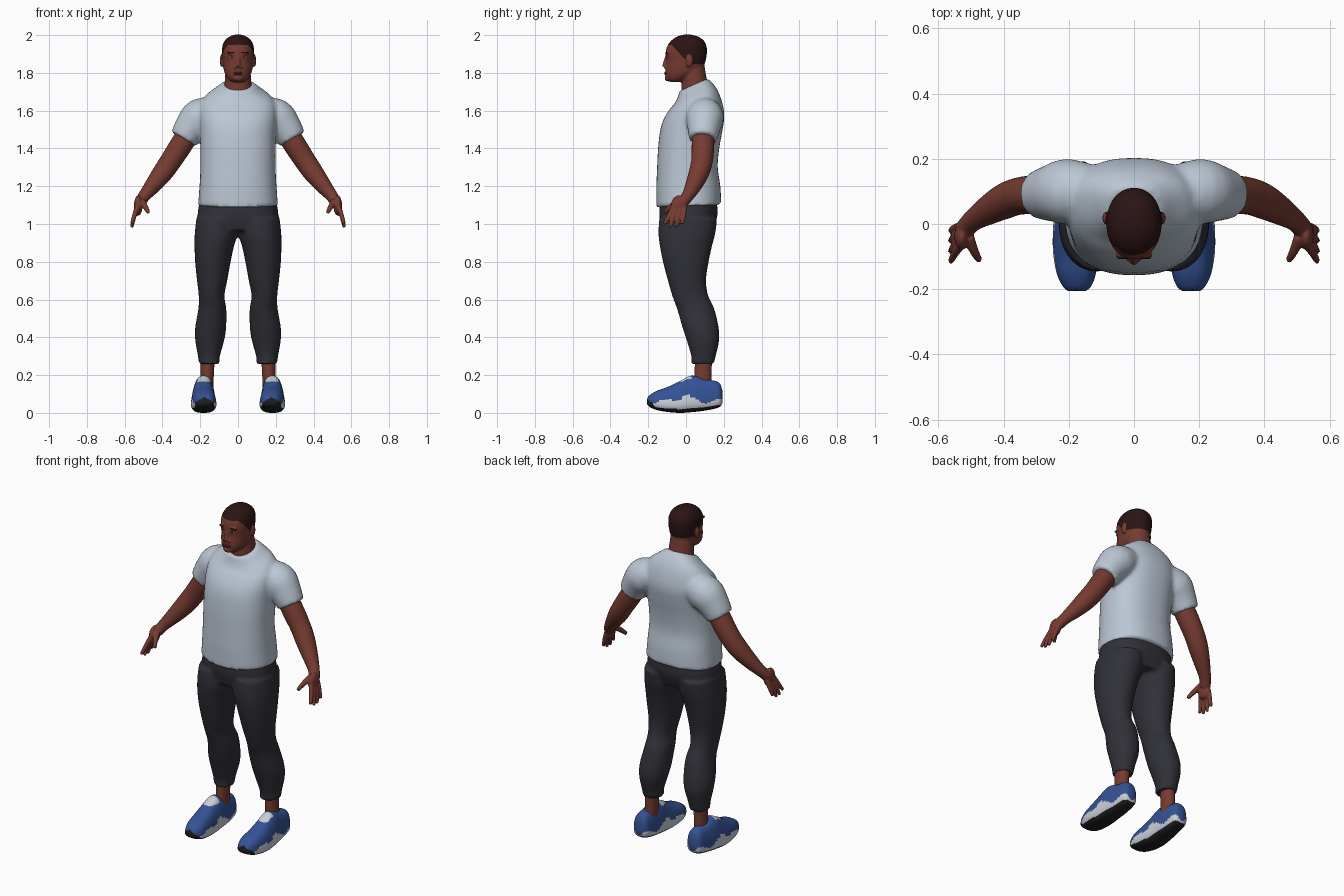
import bpy, bmesh, math
from mathutils import Vector, Matrix

if "Cube" in bpy.data.objects:
    bpy.data.objects.remove(bpy.data.objects["Cube"])


def material(name, rgb):
    m = bpy.data.materials.new(name)
    m.use_nodes = True
    m.diffuse_color = (*rgb, 1)
    m.node_tree.nodes["Principled BSDF"].inputs["Base Color"].default_value = (*rgb, 1)
    return m


SKIN = material("skin brown", (.18, .044, .03))
HAIR = material("hair dark brown", (.024, .007, .007))
SHIRT = material("shirt pale grey", (.5, .57, .66))
PANTS = material("trousers charcoal", (.03, .031, .04))
BLUE = material("shoe blue", (.034, .085, .3))
WHITE = material("shoe white", (.58, .62, .68))
BLACK = material("sole black", (.014, .014, .017))
LIP = material("lip brown", (.12, .027, .022))
EYE = material("eye white", (.4, .34, .32))


def resample(rows, steps=4):
    """Smooth curve through rows of numbers."""
    out = []
    for i in range(len(rows) - 1):
        a, b, c, d = (rows[max(0, min(len(rows) - 1, i + k))] for k in (-1, 0, 1, 2))
        for s in range(steps):
            t = s / steps
            out.append([q + t / 2 * (r - p + t * (2*p - 5*q + 4*r - w + t * (3*q - p - 3*r + w)))
                        for p, q, r, w in zip(a, b, c, d)])
    return out + [list(rows[-1])]


def oval(n, power):
    """Unit superellipse points."""
    for i in range(n):
        a = math.tau * i / n
        c, s = math.cos(a), math.sin(a)
        yield (math.copysign(abs(c) ** (2 / power), c), math.copysign(abs(s) ** (2 / power), s))


def loft(bm, rings):
    loops = [[bm.verts.new(p) for p in ring] for ring in rings]
    n = len(loops[0])
    for a, b in zip(loops, loops[1:]):
        for i in range(n):
            bm.faces.new((a[i], a[(i + 1) % n], b[(i + 1) % n], b[i]))
    bm.faces.new(loops[0])
    bm.faces.new(loops[-1])


def stack(bm, rows, power=2.0, side=1):
    """Level sections: height, centre x, half width, front y, back y, tilt."""
    rings = []
    for z, cx, hw, yf, yb, tilt in resample(rows):
        ym, ry = (yf + yb) / 2, (yb - yf) / 2
        rings.append([(side * (cx + u * hw), ym + v * ry, z + tilt * v * ry)
                      for u, v in oval(40, power)])
    loft(bm, rings)


def tube(bm, rows, side=1):
    """Round limb through x, y, z, radius."""
    rows = resample(rows)
    pts = [Vector((side * r[0], r[1], r[2])) for r in rows]
    rings = []
    for i, p in enumerate(pts):
        d = pts[min(i + 1, len(pts) - 1)] - pts[max(i - 1, 0)]
        q = d.to_track_quat('Z', 'Y')
        rings.append([p + q @ Vector((u, v, 0)) * rows[i][3] for u, v in oval(24, 2)])
    loft(bm, rings)


def ball(bm, centre, size):
    bmesh.ops.create_uvsphere(bm, u_segments=20, v_segments=12, radius=1,
                              matrix=Matrix.Translation(centre) @ Matrix.Diagonal((*size, 1)))


def finish(name, bm, mats, voxel=0, relax=4, rule=None):
    """Make the object, optionally fusing its volumes, then colour by rule."""
    bmesh.ops.recalc_face_normals(bm, faces=bm.faces[:])
    me = bpy.data.meshes.new(name)
    bm.to_mesh(me)
    bm.free()
    ob = bpy.data.objects.new(name, me)
    bpy.context.scene.collection.objects.link(ob)
    if voxel:
        mod = ob.modifiers.new("fuse", 'REMESH')
        mod.mode = 'VOXEL'
        mod.voxel_size = voxel
        mod = ob.modifiers.new("relax", 'SMOOTH')
        mod.factor, mod.iterations = .5, relax
        dg = bpy.context.evaluated_depsgraph_get()
        me = bpy.data.meshes.new_from_object(ob.evaluated_get(dg))
        ob.modifiers.clear()
        ob.data = me
    for m in mats:
        me.materials.append(m)
    if rule:
        for p in me.polygons:
            p.material_index = rule(p.center, p.normal)
    me.shade_smooth()
    return ob


# Shirt: torso and sleeves
bm = bmesh.new()
stack(bm, [(1.095, 0, .212, -.157, .187, .04), (1.2, 0, .204, -.157, .182, 0),
           (1.3, 0, .199, -.153, .168, 0), (1.4, 0, .199, -.148, .176, 0),
           (1.5, 0, .202, -.136, .194, 0), (1.57, 0, .206, -.115, .203, .05),
           (1.63, 0, .2, -.085, .19, .15), (1.675, 0, .172, -.058, .167, .3),
           (1.71, 0, .122, -.043, .14, .4), (1.737, 0, .085, -.036, .115, .45)], 2.35)
for s in (1, -1):
    tube(bm, [(.12, .1, 1.59, .08), (.2, .1, 1.565, .1), (.25, .095, 1.51, .088),
              (.289, .09, 1.449, .075)], s)
finish("shirt", bm, [SHIRT], .011, 5)

# Trousers: hips and legs
bm = bmesh.new()
stack(bm, [(1.14, 0, .2, -.135, .16, 0), (1.05, 0, .214, -.142, .167, 0),
           (.965, 0, .21, -.125, .14, 0)], 2.3)
for s in (1, -1):
    stack(bm, [(1.03, .112, .108, -.142, .165, 0), (.95, .115, .114, -.146, .155, 0),
               (.88, .126, .104, -.138, .137, 0), (.8, .133, .094, -.122, .12, 0),
               (.7, .137, .08, -.096, .106, 0), (.62, .14, .068, -.073, .118, 0),
               (.55, .136, .074, -.047, .15, 0), (.45, .145, .082, -.018, .173, 0),
               (.38, .15, .076, .005, .175, 0), (.3, .154, .058, .028, .157, 0),
               (.26, .153, .055, .028, .148, 0)], 2.1, s)
finish("trousers", bm, [PANTS], .01, 4)

# Arms and hands
for s, name in ((1, "left_arm"), (-1, "right_arm")):
    bm = bmesh.new()
    tube(bm, [(.25, .09, 1.5, .058), (.3, .09, 1.42, .06), (.355, .085, 1.335, .057),
              (.4, .068, 1.27, .054), (.45, .04, 1.205, .044), (.495, .01, 1.15, .033),
              (.522, -.02, 1.11, .03)], s)
    ball(bm, (s * .528, -.036, 1.098), (.023, .044, .054))
    for k, (base, tip, drop) in enumerate(((-.068, -.115, 1.0), (-.047, -.084, .983),
                                           (-.026, -.052, .983), (-.006, -.02, 1.0))):
        tube(bm, [(s * .533, base, 1.09, .013), (s * .55, (base + tip) / 2, 1.04, .012),
                  (s * .562, tip, drop, .009)])
    tube(bm, [(.507, -.04, 1.12, .017), (.49, -.083, 1.09, .014), (.474, -.112, 1.06, .01)], s)
    finish(name, bm, [SKIN], .005, 2)

# Head and neck, hair above a sloping hairline
def hairline(c, n):
    back = max(0, min(1, (c.y + .075) / .09))
    return int(abs(c.x) < .087 and c.z > 1.948 - .1 * back)


bm = bmesh.new()
stack(bm, [(1.753, 0, .034, -.09, -.02, 0), (1.766, 0, .05, -.103, .01, 0),
           (1.79, 0, .067, -.11, .06, 0), (1.82, 0, .076, -.109, .087, 0),
           (1.86, 0, .081, -.104, .103, 0), (1.9, 0, .084, -.108, .11, 0),
           (1.94, 0, .083, -.1, .109, 0), (1.972, 0, .069, -.077, .093, 0),
           (1.993, 0, .043, -.045, .062, 0), (2.003, 0, .012, -.01, .025, 0)], 2.1)
stack(bm, [(1.64, 0, .08, -.025, .14, 0), (1.74, 0, .071, -.024, .116, 0),
           (1.8, 0, .067, -.03, .104, 0), (1.86, 0, .06, -.03, .095, 0)])
tube(bm, [(0, -.1, 1.892, .008), (0, -.109, 1.86, .0105), (0, -.114, 1.832, .013)])
ball(bm, (0, -.1, 1.772), (.026, .013, .016))
for s in (1, -1):
    ball(bm, (s * .014, -.107, 1.83), (.01, .01, .009))
    ball(bm, (s * .034, -.097, 1.906), (.024, .01, .008))
    ball(bm, (s * .085, .018, 1.865), (.012, .02, .034))
finish("head", bm, [SKIN, HAIR], .005, 3, hairline)

# Facial details
bm = bmesh.new()
for s in (1, -1):
    ball(bm, (s * .033, -.0975, 1.886), (.013, .005, .0055))
finish("eyes", bm, [EYE])
bm = bmesh.new()
for s in (1, -1):
    ball(bm, (s * .033, -.1015, 1.886), (.0048, .0025, .0048))
    ball(bm, (s * .035, -.103, 1.908), (.018, .005, .0035))
finish("irises_and_brows", bm, [HAIR])
bm = bmesh.new()
for z in (1.801, 1.793):
    ball(bm, (0, -.105, z), (.025, .01, .0052))
finish("lips", bm, [LIP])

# Ankles
bm = bmesh.new()
for s in (1, -1):
    stack(bm, [(.1, .168, .036, .045, .138, 0), (.2, .163, .035, .045, .135, 0),
               (.34, .16, .04, .05, .14, 0)], 2, s)
finish("ankles", bm, [SKIN])


# Shoes: sections along the length, coloured by height and direction
def shoe_colour(c, n):
    x = abs(c.x) - .178
    if c.z < .1 and n.z < -.55:
        return 2
    if c.y < -.15 and c.z < .085 - abs(x) * .6 and abs(x) < .05:
        return 2
    band = .062 + .03 * math.exp(-((c.y + .01) / .04) ** 2) + .012 * math.sin(c.y * 45)
    tongue = c.z > .165 and -.05 < c.y < .03 and abs(x) < .036
    return 1 if c.z < band or tongue else 0


for s, name in ((1, "left_shoe"), (-1, "right_shoe")):
    bm = bmesh.new()
    rings = []
    for y, cx, hw, zb, zt, taper in resample(
            [(.192, .178, .028, .05, .12, .2), (.172, .178, .052, .028, .163, .25),
             (.1, .179, .065, .012, .178, .32), (.03, .182, .074, .004, .197, .42),
             (-.03, .183, .077, 0, .17, .4), (-.09, .181, .076, .004, .14, .32),
             (-.15, .177, .067, .014, .119, .25), (-.19, .175, .048, .03, .096, .2),
             (-.206, .175, .028, .045, .076, .1)], 7):
        rings.append([(s * (cx + u * hw * (1 - taper * (v + 1) / 2)), y,
                       (zb + zt) / 2 + v * (zt - zb) / 2) for u, v in oval(64, 2.8)])
    loft(bm, rings)
    finish(name, bm, [BLUE, WHITE, BLACK], rule=shoe_colour)
